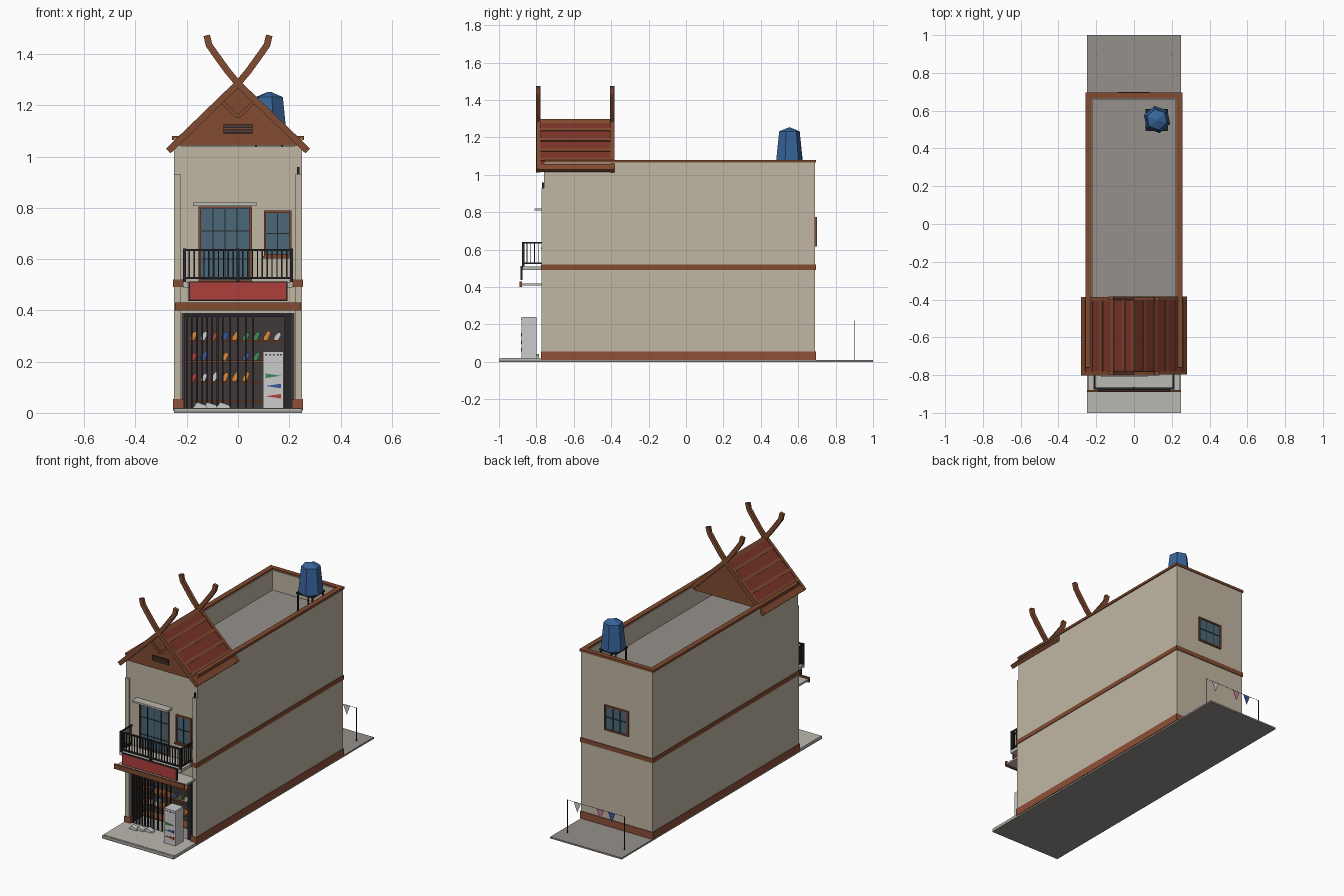
import bpy, bmesh, random
from mathutils import Vector, Matrix

if "Cube" in bpy.data.objects:
    bpy.data.objects.remove(bpy.data.objects["Cube"])
random.seed(4)

def mat(name, r, g, b):
    m = bpy.data.materials.new(name)
    m.diffuse_color = (r, g, b, 1)
    m.use_nodes = True
    m.node_tree.nodes["Principled BSDF"].inputs["Base Color"].default_value = m.diffuse_color
    return m

WALL = mat("plaster", .53, .47, .37)
TRIM = mat("brown_wood", .22, .07, .03)
BASE = mat("terracotta", .27, .08, .04)
ROOF = mat("red_roof", .2, .035, .022)
RED = mat("red_board", .42, .05, .045)
GLASS = mat("glass", .07, .14, .19)
DARK = mat("dark_metal", .02, .02, .023)
ROOM = mat("dark_room", .05, .04, .04)
TANK = mat("blue_tank", .04, .13, .33)
SLAB = mat("concrete", .3, .28, .26)
PALE = mat("pale_stone", .5, .48, .44)
WHITE = mat("white", .68, .7, .7)
GREEN = mat("green", .05, .25, .1)
BLUE = mat("blue", .04, .1, .35)
ORANGE = mat("orange", .7, .25, .04)
PINK = mat("pink", .6, .2, .3)

def finish(name, bm, m):
    bmesh.ops.recalc_face_normals(bm, faces=bm.faces)
    me = bpy.data.meshes.new(name)
    bm.to_mesh(me)
    bm.free()
    me.materials.append(m)
    ob = bpy.data.objects.new(name, me)
    bpy.context.collection.objects.link(ob)
    return ob

def boxes(name, m, *items):
    """Each item: x0, x1, y0, y1, z0, z1."""
    bm = bmesh.new()
    for x0, x1, y0, y1, z0, z1 in items:
        M = Matrix.Translation(((x0+x1)/2, (y0+y1)/2, (z0+z1)/2)) @ Matrix.Diagonal((x1-x0, y1-y0, z1-z0, 1))
        bmesh.ops.create_cube(bm, size=1, matrix=M)
    return finish(name, bm, m)

def prism(name, m, pts, y0, y1):
    """Extrude an x-z outline from y0 to y1."""
    bm = bmesh.new()
    f = bm.faces.new([bm.verts.new((x, y0, z)) for x, z in pts])
    ext = bmesh.ops.extrude_face_region(bm, geom=[f])
    bmesh.ops.translate(bm, vec=(0, y1-y0, 0), verts=[v for v in ext["geom"] if isinstance(v, bmesh.types.BMVert)])
    return finish(name, bm, m)

def strip(path, w):
    """Outline of a band of width w following an x-z path."""
    a, b = [], []
    for i, p in enumerate(path):
        d = Vector(path[min(i+1, len(path)-1)]) - Vector(path[max(i-1, 0)])
        n = Vector((-d.y, d.x)).normalized() * w / 2
        a.append(tuple(Vector(p) + n))
        b.append(tuple(Vector(p) - n))
    return a + b[::-1]

def cone(bm, r1, r2, x, y, z0, z1, n, rot=0):
    bmesh.ops.create_cone(bm, cap_ends=True, segments=n, radius1=r1, radius2=r2, depth=z1-z0,
                          matrix=Matrix.Translation((x, y, (z0+z1)/2)) @ Matrix.Rotation(rot, 4, 'Z'))

F = -.76  # front wall plane
# Ground and pavement
boxes("ground_slab", SLAB, (-.25, .25, -1, 1, 0, .01))
boxes("front_pavement", PALE, (-.25, .25, -1, F, .008, .018), (-.25, .25, -.99, F, .01, .02))
# Walls around a hollow shop
boxes("side_walls", WALL, *[(min(s*.25, s*.22), max(s*.25, s*.22), F, .69, .01, 1.07) for s in (-1, 1)])
boxes("back_wall", WALL, (-.22, .22, .66, .69, .01, 1.07))
boxes("front_wall", WALL, (-.22, .22, F, -.73, .39, 1.04))
boxes("roof_deck", SLAB, (-.22, .22, -.73, .66, .925, .945))
boxes("front_pilasters", WALL, (-.25, -.222, -.773, F, .02, .93), (.222, .25, -.773, F, .02, .93))
boxes("drain_pipe", DARK, (.231, .239, -.77, F, .02, .96))
boxes("parapet_cap", TRIM, (-.257, -.225, F, .695, 1.065, 1.08), (.225, .257, F, .695, 1.065, 1.08),
      (-.257, .257, .665, .695, 1.065, 1.08))
for nm, m, z0, z1 in (("base_skirting", BASE, .01, .055), ("floor_band", TRIM, .492, .52)):
    boxes(nm, m, (-.254, -.249, F, .694, z0, z1), (.249, .254, F, .694, z0, z1), (-.254, .254, .689, .694, z0, z1),
          (-.254, -.21, -.776, F, z0, z1), (.21, .254, -.776, F, z0, z1))
# Shop interior with shelves and goods
boxes("shop_room", ROOM, (-.22, .22, -.62, -.61, .01, .4), (-.22, -.208, F, -.61, .02, .39),
      (.208, .22, F, -.61, .02, .39), (-.22, .22, -.73, -.61, .385, .4))
boxes("shop_shelves", TRIM, *[(-.2, .2, -.69, -.62, z-.008, z) for z in (.05, .125, .205, .285)])
goods = [WHITE, GREEN, ORANGE, RED, BLUE]
for r, z in enumerate((.125, .205, .285)):
    for i in range(9):
        if random.random() < .8:
            x, h = -.175 + i*.041, random.uniform(.028, .036)
            prism(f"shelf_goods_{r}_{i}", random.choice(goods),
                  [(x-.013, z), (x+.005, z), (x+.015, z+h*.7), (x+.012, z+h), (x+.003, z+h), (x-.013, z+.01)], -.68, -.655)
# Folding gate
boxes("folding_gate", DARK, *[(x-.003, x+.003, -.762, -.752, .02, .385) for x in
      [-.2+i*.02 for i in range(8)] + [-.03, 0, .03, .06]],
      (.182, .208, -.765, -.74, .02, .385), (-.21, .21, -.765, -.74, .375, .39))
# Drinks fridge and sandals
boxes("fridge", WHITE, (.098, .178, -.88, -.80, .02, .24))
for i, (m, z) in enumerate(((RED, .065), (BLUE, .105), (GREEN, .145))):
    s = -1 if i != 2 else 1
    prism(f"fridge_sticker_{i}", m, [(.138-s*.03, z-.009), (.138+s*.03, z), (.138-s*.03, z+.009)], -.883, -.88)
boxes("fridge_grille", DARK, *[(x, x+.006, -.882, -.88, .224, .23) for x in (.107, .122, .137, .152, .164)])
for i, x in enumerate((-.15, -.11, -.06)):
    prism(f"sandal_{i}", WHITE, [(x-.025, .02), (x+.03, .02), (x+.025, .03), (x-.01, .042)], -.84+i*.012, -.81+i*.012)
# Canopy, sign board and balcony
boxes("shop_canopy", PALE, (-.24, .24, -.88, F, .408, .42))
boxes("canopy_fascia", TRIM, (-.245, .245, -.89, -.878, .4, .43))
boxes("sign_board", RED, (-.188, .188, -.886, -.876, .442, .508))
boxes("sign_frame", DARK, (-.193, .193, -.884, -.874, .437, .442), (-.193, .193, -.884, -.874, .508, .513),
      (-.193, -.188, -.884, -.874, .437, .513), (.188, .193, -.884, -.874, .437, .513))
boxes("balcony_slab", PALE, (-.215, .215, -.875, F, .49, .51))
rail = []
for z in (.522, .632):
    rail += [(-.213, .213, -.875, -.865, z, z+.008)]
    rail += [(s*.209-.004, s*.209+.004, -.87, F, z, z+.008) for s in (-1, 1)]
rail += [(x-.006, x+.006, -.876, -.864, .51, .642) for x in (-.208, 0, .208)]
rail += [(x-.0025, x+.0025, -.873, -.868, .525, .635) for x in [-.19+i*.019 for i in range(21)]]
rail += [(s*.209-.0025, s*.209+.0025, y-.0025, y+.0025, .525, .635) for s in (-1, 1)
         for y in [-.85+i*.02 for i in range(5)]]
boxes("balcony_railing", DARK, *rail)

# Door and windows: glass, frame and glazing bars
def opening(name, x0, x1, z0, z1, y, out, vbars, hbars):
    ys = lambda d: (min(y, y+out*d), max(y, y+out*d))
    w = .009
    boxes(name + "_glass", GLASS, (x0, x1, *ys(.004), z0, z1))
    boxes(name + "_frame", TRIM, (x0-w, x0, *ys(.01), z0-w, z1+w), (x1, x1+w, *ys(.01), z0-w, z1+w),
          (x0, x1, *ys(.01), z1, z1+w), (x0, x1, *ys(.01), z0-w, z0))
    boxes(name + "_bars", DARK, *[(x-.002, x+.002, *ys(.007), z0, z1) for x in vbars],
          *[(x0, x1, *ys(.007), z-.002, z+.002) for z in hbars])

opening("balcony_door", -.145, .045, .52, .797, F, -1, (-.097, -.05, -.003), (.6, .71))
opening("front_window", .11, .2, .62, .78, F, -1, (.155,), (.70,))
opening("back_window", -.075, .075, .625, .765, .69, 1, (-.025, .025), (.70,))
boxes("window_sill", TRIM, (.095, .215, -.775, F, .603, .612))
boxes("door_hood", PALE, (-.175, .072, -.81, F, .808, .82))

# Gable roof
Y0, Y1 = -.785, -.395
for s, side in ((-1, "left"), (1, "right")):
    prism(f"roof_panel_{side}", ROOF, strip([(0, 1.283), (s*.268, 1.03)], .014), Y0, Y1)
    for i, t in enumerate((.2, .42, .64, .84)):
        x, z = s*.268*t, 1.283-.253*t
        prism(f"roof_batten_{side}_{i}", TRIM, strip([(x-s*.007, z+.0146), (x+s*.007, z+.0014)], .012), Y0, Y1)
    prism(f"eave_board_{side}", TRIM, strip([(s*.25, 1.046), (s*.272, 1.022)], .022), Y0, Y1)
    # Crossing barge boards that end in horns
    path = [(s*.272, 1.022), (0, 1.285), (-s*.04, 1.333), (-s*.085, 1.395), (-s*.113, 1.435), (-s*.122, 1.473)]
    for end, y in (("front", -.80), ("back", -.405)):
        o = .002*s
        prism(f"barge_board_{end}_{side}", TRIM, strip(path, .026), y+o, y+.02+o)
    prism(f"gable_chevron_{side}", TRIM, strip([(0, 1.155), (s*.065, 1.215)], .014), -.782, -.77)
prism("ridge_cap", TRIM, [(-.018, 1.275), (0, 1.298), (.018, 1.275)], Y0, Y1)
for nm, y in (("front_gable", -.772), ("back_gable", -.412)):
    prism(nm, TRIM, [(-.245, 1.043), (.245, 1.043), (0, 1.275)], y, y+.012)
boxes("gable_vent", DARK, (-.057, .057, -.778, -.77, 1.09, 1.125))
boxes("gable_vent_slats", TRIM, *[(-.055, .055, -.781, -.776, z, z+.004) for z in (1.097, 1.107, 1.117)])

# Water tank on its stand
boxes("tank_stand", DARK, *[(x-.004, x+.004, y-.004, y+.004, .945, 1.062) for x in (.07, .172) for y in (.5, .602)],
      (.062, .18, .492, .61, 1.06, 1.07))
bm = bmesh.new()
cone(bm, .073, .056, .122, .553, 1.07, 1.232, 6, .2)
cone(bm, .056, .008, .122, .553, 1.232, 1.252, 6, .2)
finish("water_tank", bm, TANK)

# Bunting behind the building
boxes("bunting_posts", DARK, *[(x-.002, x+.002, .898, .902, .01, .22) for x in (-.2, .2)])
boxes("bunting_string", DARK, (-.2, .2, .8993, .9007, .2185, .22))
for i, (m, x) in enumerate(((WHITE, .13), (PINK, -.03), (BLUE, -.11))):
    prism(f"pennant_{i}", m, [(x-.024, .218), (x+.024, .218), (x, .158)], .8993, .9007)
